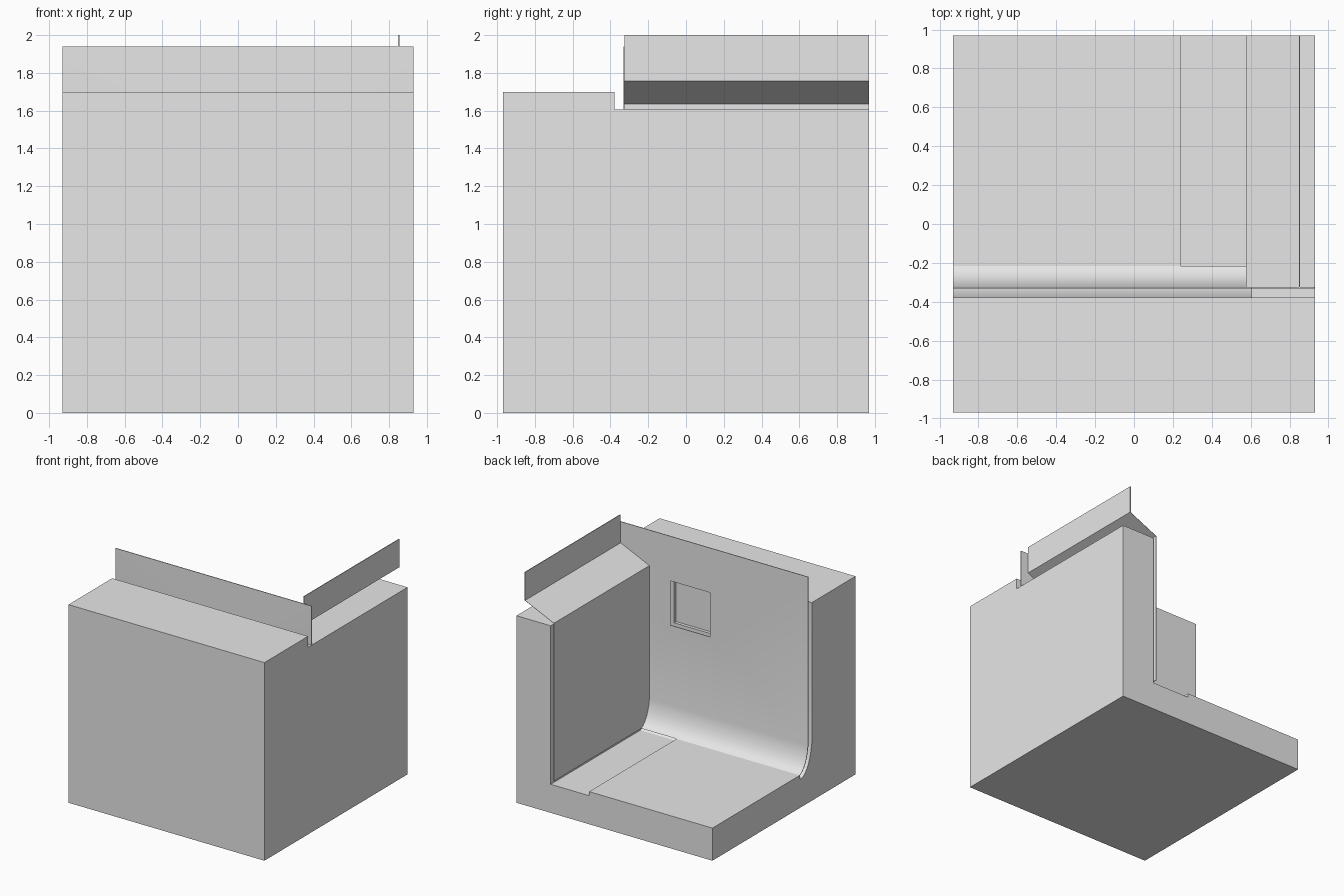
import bpy
import bmesh
import math
from mathutils import Vector

cube = bpy.data.objects.get("Cube")
if cube:
    bpy.data.objects.remove(cube, do_unlink=True)

HALF_X, HALF_Y = 0.93, 0.97
FLOOR, PLATE_TOP, SHEET = 0.245, 0.28, 0.006

grey = bpy.data.materials.new("light grey")
grey.use_nodes = True
grey.diffuse_color = (0.8, 0.8, 0.8, 1)
grey.node_tree.nodes["Principled BSDF"].inputs["Base Color"].default_value = (0.8, 0.8, 0.8, 1)


def prism(name, profile, axis, start, end):
    """Extrude a closed profile, given as (horizontal, z) points, along x or y."""
    def place(p, along):
        return (along, p[0], p[1]) if axis == "x" else (p[0], along, p[1])
    bm = bmesh.new()
    face = bm.faces.new([bm.verts.new(place(p, start)) for p in profile])
    out = bmesh.ops.extrude_face_region(bm, geom=[face])
    verts = [g for g in out["geom"] if isinstance(g, bmesh.types.BMVert)]
    step = Vector(place((0, 0), end - start))
    bmesh.ops.translate(bm, verts=verts, vec=step)
    bmesh.ops.recalc_face_normals(bm, faces=bm.faces[:])
    mesh = bpy.data.meshes.new(name)
    bm.to_mesh(mesh)
    bm.free()
    obj = bpy.data.objects.new(name, mesh)
    bpy.context.collection.objects.link(obj)
    mesh.materials.append(grey)
    return obj


def box(name, x0, x1, y0, y1, z0, z1):
    return prism(name, [(y0, z0), (y1, z0), (y1, z1), (y0, z1)], "x", x0, x1)


def activate(obj):
    bpy.ops.object.select_all(action="DESELECT")
    obj.select_set(True)
    bpy.context.view_layer.objects.active = obj


def combine(obj, other, operation):
    activate(obj)
    mod = obj.modifiers.new(operation.lower(), "BOOLEAN")
    mod.operation, mod.object, mod.solver = operation, other, "EXACT"
    bpy.ops.object.modifier_apply(modifier=mod.name)


def smooth(obj):
    activate(obj)
    bpy.ops.object.shade_smooth_by_angle(angle=math.radians(25))


def cove(top, bottom, steps=6):
    """Shallow curve from a wall down to a floor."""
    a, c = Vector(top), Vector(bottom)
    b = ((a + c) / 2).lerp(Vector((a.x, c.y)), 0.6)
    return [tuple(a * (1 - t) ** 2 + b * 2 * t * (1 - t) + c * t * t)
            for t in (i / steps for i in range(steps + 1))]


# Base block: thick front wall running down into the floor, plus the side wall
front = [(-HALF_Y, 0), (-HALF_Y, 1.70), (-0.378, 1.70)]
front += cove((-0.378, 0.50), (-0.245, FLOOR))
front += [(HALF_Y, FLOOR), (HALF_Y, 0)]
block = prism("base_block", front, "x", -HALF_X, HALF_X)
side_wall = box("side_wall_helper", 0.605, HALF_X, -0.378, HALF_Y, 0, 1.605)
combine(block, side_wall, "UNION")
bpy.data.objects.remove(side_wall, do_unlink=True)

# Raised floor plate
box("floor_plate", -HALF_X, 0.24, -0.215, HALF_Y, FLOOR, PLATE_TOP)

# Thin front lining with a coved foot
inner = [(-0.325, 1.94)] + cove((-0.325, 0.49), (-0.215, PLATE_TOP))
outer = [(y - SHEET, z) for y, z in reversed(inner)]
lining = prism("front_lining", inner + outer, "x", -HALF_X, HALF_X - 0.001)

# Square recess through the lining into the front wall
cutter = box("recess_cutter", 0, 0.377, -0.405, -0.25, 1.177, 1.557)
for part in (block, lining):
    combine(part, cutter, "DIFFERENCE")
    smooth(part)
bpy.data.objects.remove(cutter, do_unlink=True)

# Thin side lining that flares outward over the side wall
inner = [(0.575, PLATE_TOP), (0.575, 1.635), (0.848, 1.758), (0.848, 2.0)]
outer = [(x + SHEET, z) for x, z in reversed(inner)]
prism("side_lining", inner + outer, "y", -0.325, HALF_Y)
